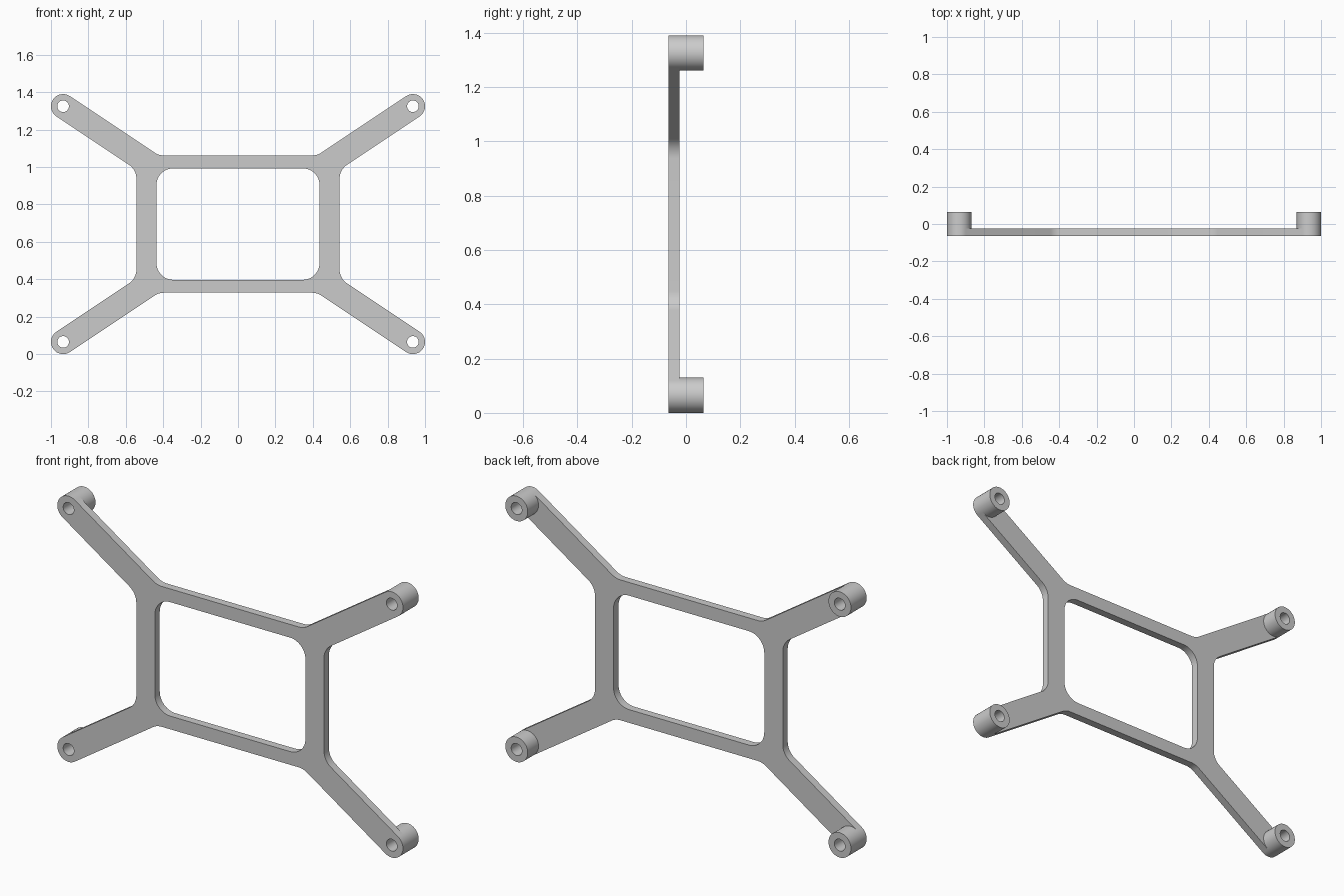
import bpy
import bmesh
import math
from mathutils import Vector

if "Cube" in bpy.data.objects:
    bpy.data.objects.remove(bpy.data.objects["Cube"], do_unlink=True)

# Main dimensions
MID_Z = 0.695
FRONT, PLATE_BACK, BOSS_BACK = -0.065, -0.024, 0.065
BOSS_X, BOSS_Z, BOSS_R, HOLE_R = 0.935, 0.63, 0.065, 0.031
OUT_X, OUT_Z, IN_X, IN_Z = 0.543, 0.367, 0.436, 0.298
FILLET = 0.09
STEPS = 12

grey = bpy.data.materials.new("Light grey")
grey.use_nodes = True
colour = (0.6, 0.6, 0.6, 1)
grey.diffuse_color = colour
grey.node_tree.nodes["Principled BSDF"].inputs["Base Color"].default_value = colour


def rounded(corners):
    """Closed outline with an arc at each (point, radius) corner."""
    out = []
    for i, (p, r) in enumerate(corners):
        u = (corners[i - 1][0] - p).normalized()
        v = (corners[(i + 1) % len(corners)][0] - p).normalized()
        half = u.angle(v) / 2
        centre = p + (u + v).normalized() * r / math.sin(half)
        reach = r / math.tan(half)
        a = (p + u * reach - centre).normalized()
        b = (p + v * reach - centre).normalized()
        for k in range(STEPS + 1):
            q = centre + a.slerp(b, k / STEPS).normalized() * r
            if not out or (q - out[-1]).length > 1e-4:
                out.append(q)
    return out


def circle(centre, radius, phase):
    n = 4 * STEPS
    return [centre + radius * Vector((math.cos(phase + math.tau * k / n),
                                      math.sin(phase + math.tau * k / n)))
            for k in range(n)]


def solid(name, loops, y0, y1):
    """Extrude an outline with holes from y0 to y1."""
    bm = bmesh.new()
    edges = []
    for loop in loops:
        vs = [bm.verts.new((p.x, y0, p.y + MID_Z)) for p in loop]
        edges += [bm.edges.new((vs[i - 1], vs[i])) for i in range(len(vs))]
    bmesh.ops.triangle_fill(bm, edges=edges, use_beauty=True, normal=(0, -1, 0))
    ext = bmesh.ops.extrude_face_region(bm, geom=bm.faces[:], use_keep_orig=True)
    moved = [g for g in ext["geom"] if isinstance(g, bmesh.types.BMVert)]
    bmesh.ops.translate(bm, verts=moved, vec=(0, y1 - y0, 0))
    bmesh.ops.recalc_face_normals(bm, faces=bm.faces[:])
    mesh = bpy.data.meshes.new(name)
    bm.to_mesh(mesh)
    bm.free()
    mesh.materials.append(grey)
    obj = bpy.data.objects.new(name, mesh)
    bpy.context.collection.objects.link(obj)
    bpy.ops.object.select_all(action="DESELECT")
    obj.select_set(True)
    bpy.context.view_layer.objects.active = obj
    bpy.ops.object.shade_smooth_by_angle(angle=math.radians(30))


# One arm of the outline, from the frame side round the tip to the frame top
along = Vector((3, 2)).normalized()
across = Vector((-along.y, along.x))
boss = Vector((BOSS_X, BOSS_Z))
low, high = boss - across * BOSS_R, boss + across * BOSS_R
side = low - along * (low.x - OUT_X) / along.x
top = high - along * (high.y - OUT_Z) / along.y
tip = along * BOSS_R
arm = [(side, FILLET), (low + tip, BOSS_R), (high + tip, BOSS_R), (top, FILLET)]

# Mirror the arm and the window corner into all four quadrants
corners, window, bosses = [], [], []
for sx, sz in ((1, 1), (-1, 1), (-1, -1), (1, -1)):
    part = [(Vector((p.x * sx, p.y * sz)), r) for p, r in arm]
    corners += part if sx == sz else part[::-1]
    window.append((Vector((IN_X * sx, IN_Z * sz)), FILLET))
    bosses.append((Vector((BOSS_X * sx, BOSS_Z * sz)),
                   math.atan2(along.y * sz, along.x * sx)))

# Flat frame with four arms
holes = [circle(c, HOLE_R, a) for c, a in bosses]
solid("bracket_plate", [rounded(corners), rounded(window)] + holes, FRONT, PLATE_BACK)

# Tubular bosses behind the arm tips
names = ("upper_left", "upper_right", "lower_right", "lower_left")
for name, hole, (c, a) in zip(names, holes, bosses):
    solid("boss_" + name, [circle(c, BOSS_R, a), hole], PLATE_BACK, BOSS_BACK)
